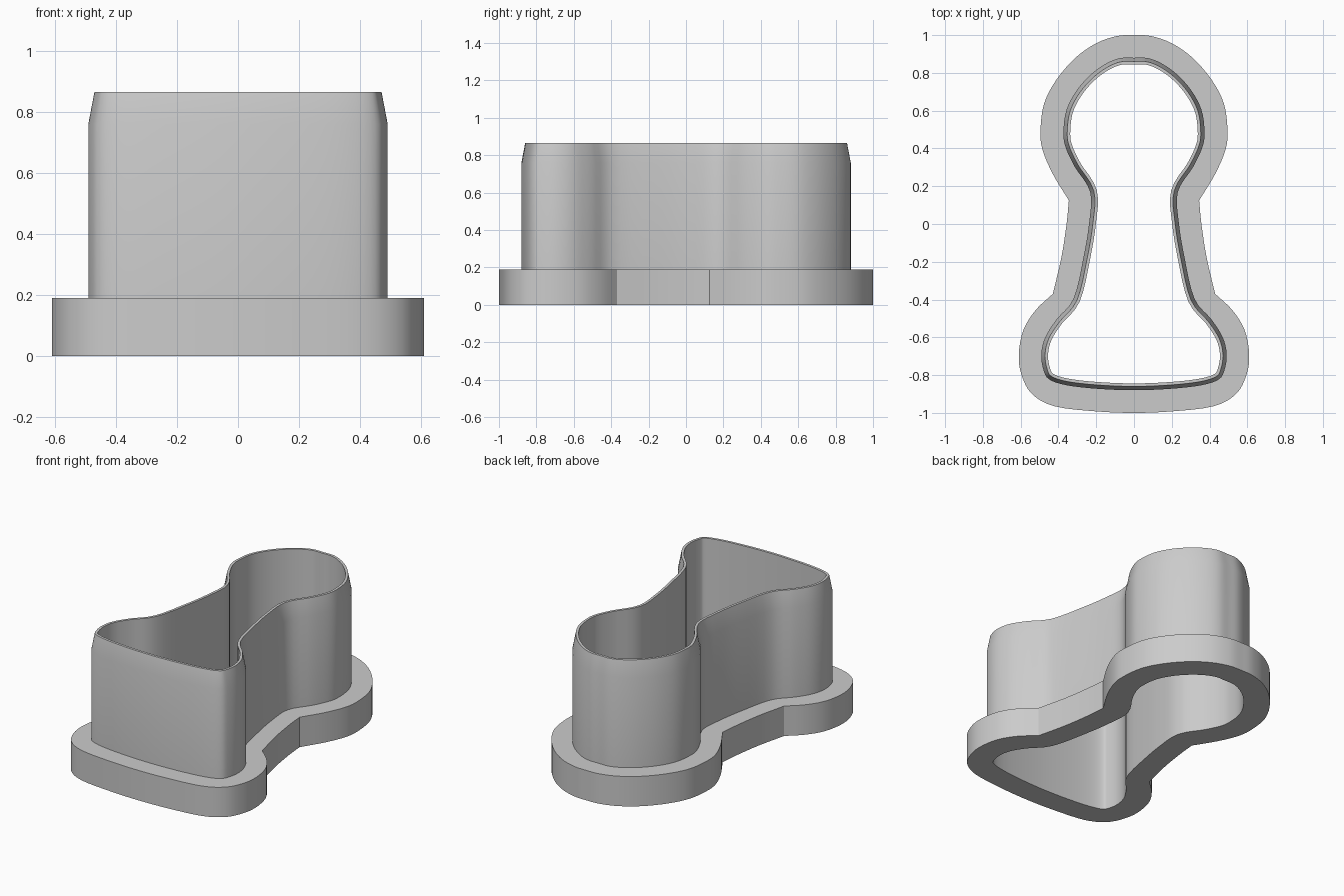
import bpy
import bmesh
from mathutils import Vector

if "Cube" in bpy.data.objects:
    bpy.data.objects.remove(bpy.data.objects["Cube"], do_unlink=True)

# Half outlines (x >= 0), back to front, matched point by point
FLANGE = [(0, 1), (.09, .995), (.2, .957), (.31, .88), (.41, .765), (.475, .64), (.495, .5),
          (.485, .395), (.43, .265), (.345, .125), (.357, 0), (.385, -.18), (.43, -.37),
          (.52, -.455), (.585, -.56), (.61, -.69), (.595, -.8), (.54, -.9), (.42, -.965),
          (.2, -.992), (0, -1)]
WALL = [(0, .88), (.075, .878), (.15, .848), (.23, .79), (.305, .705), (.357, .605), (.373, .5),
        (.365, .415), (.315, .305), (.232, .17), (.237, .01), (.268, -.18), (.32, -.395),
        (.41, -.505), (.47, -.6), (.491, -.69), (.48, -.77), (.45, -.822), (.36, -.853),
        (.2, -.872), (0, -.88)]
CORNERS = (9, 12)       # sharp concave corners of the flange
STEPS = 4
FLANGE_TOP, TAPER_START, TOP = .19, .76, .865


def smooth_loop(half, corners=()):
    """Mirror a half outline and run a smooth curve through it."""
    pts = [Vector(p) for p in half] + [Vector((-x, y)) for x, y in half[-2:0:-1]]
    n = len(pts)
    sharp = set(corners) | {n - c for c in corners}
    loop = []
    for i in range(n):
        a, b, c, d = (pts[(i + k) % n] for k in (-1, 0, 1, 2))
        m0 = c - b if i in sharp else (c - a) / 2
        m1 = c - b if (i + 1) % n in sharp else (d - b) / 2
        for s in range(STEPS):
            t = s / STEPS
            h = t * t * (3 - 2 * t)
            loop.append(b * (1 - h) + c * h + m0 * t * (1 - t) ** 2 - m1 * t * t * (1 - t))
    return loop


def inset(loop, distance):
    """Move a clockwise loop inward along its normals."""
    out = []
    for i, p in enumerate(loop):
        t = (loop[(i + 1) % len(loop)] - loop[i - 1]).normalized()
        out.append(p + Vector((t.y, -t.x)) * distance)
    return out


flange = smooth_loop(FLANGE, CORNERS)
wall = smooth_loop(WALL)
rim = inset(wall, .02)
cavity = inset(wall, .036)

# Closed section swept around the outline
section = [(cavity, 0), (flange, 0), (flange, FLANGE_TOP), (wall, FLANGE_TOP),
           (wall, TAPER_START), (rim, TOP), (cavity, TOP)]
bm = bmesh.new()
rings = [[bm.verts.new((p.x, p.y, z)) for p in loop] for loop, z in section]
count = len(wall)
for k, ring in enumerate(rings):
    above = rings[(k + 1) % len(rings)]
    for i in range(count):
        j = (i + 1) % count
        bm.faces.new((ring[i], ring[j], above[j], above[i]))
bmesh.ops.recalc_face_normals(bm, faces=bm.faces)
mesh = bpy.data.meshes.new("cutter_body")
bm.to_mesh(mesh)
bm.free()

# Plain grey plastic
grey = bpy.data.materials.new("light_grey")
grey.use_nodes = True
colour = (.6, .6, .6, 1)
grey.diffuse_color = colour
grey.node_tree.nodes["Principled BSDF"].inputs["Base Color"].default_value = colour
mesh.materials.append(grey)

body = bpy.data.objects.new("cutter_body", mesh)
bpy.context.collection.objects.link(body)
bpy.ops.object.select_all(action='DESELECT')
body.select_set(True)
bpy.context.view_layer.objects.active = body
bpy.ops.object.shade_smooth_by_angle(angle=.5)
